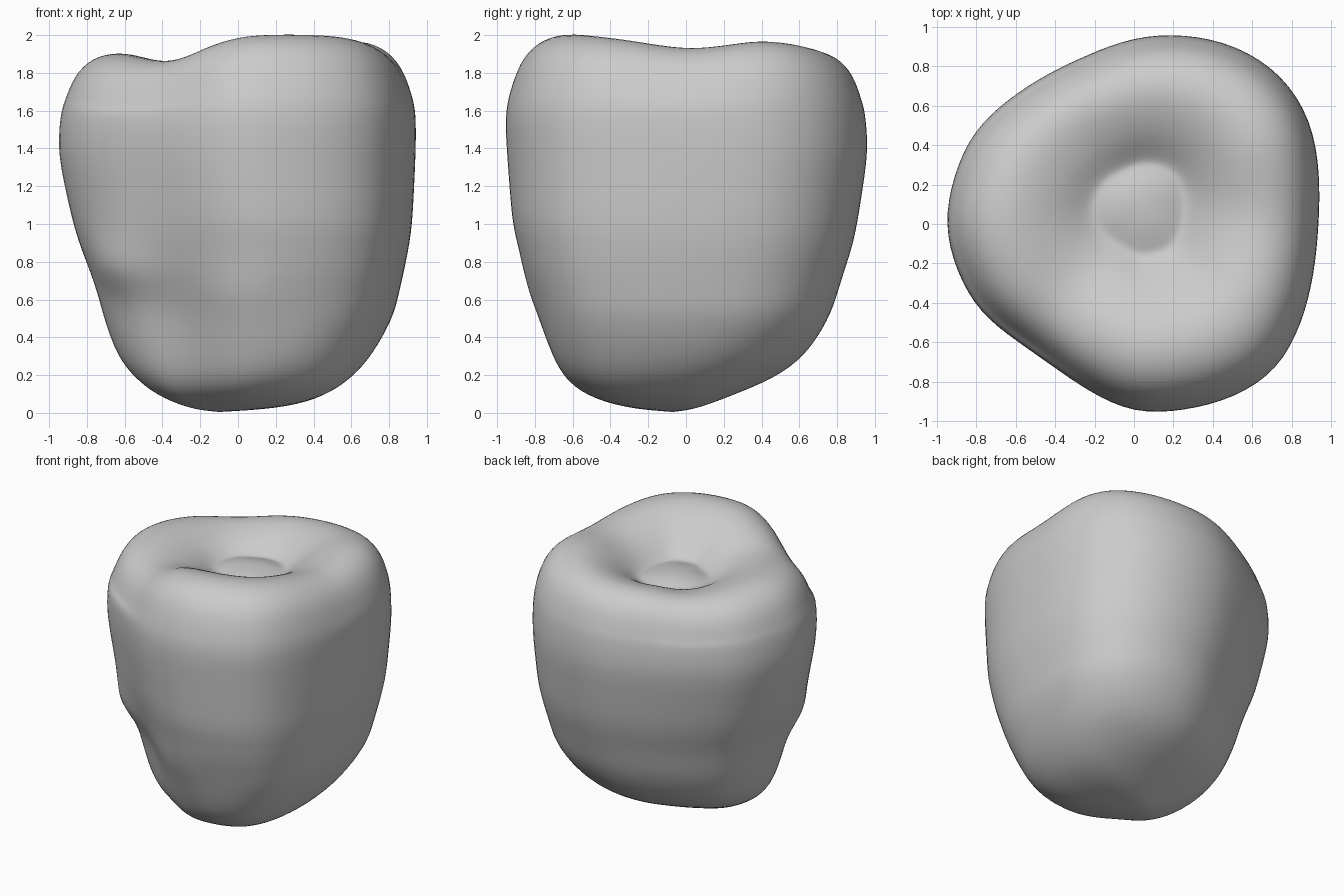
import bpy, bmesh
from math import sin, cos, radians, exp

cube = bpy.data.objects.get("Cube")
if cube:
    bpy.data.objects.remove(cube)

# Plan outline: radius every 15 degrees, counter-clockwise from +x
OUTLINE = [.945, .985, 1.05, 1.075, 1.05, 1.0, .95, .89, .88, .9, .945, .95,
           .965, .935, .905, .84, .83, .88, .96, .98, 1.02, 1.045, .995, .955]
# Dip of the crown rim below its highest lobe, at the same angles
RIM_DROP = [.08, .06, .03, .05, .08, .1, .11, .12, .15, .15, .13, .11,
            .1, .11, .13, .15, .13, .06, .01, 0, 0, .01, .03, .06]
# Side rows: height, then extents -x, +x, -y, +y
SIDES = [(.03, .28, .27, .34, .08), (.09, .43, .47, .53, .24), (.18, .55, .61, .64, .47),
         (.3, .65, .72, .70, .64), (.5, .72, .83, .78, .76), (.62, .75, .86, .82, .80),
         (.75, .79, .89, .865, .84), (.87, .84, .915, .895, .88), (1, .885, .935, .93, .91),
         (1.2, .93, .945, .945, .94), (1.4, .97, .955, .96, .97), (1.6, .95, .955, .97, .95)]
# Crown rows: height, fraction of the outline
CROWN = [(1.75, .97), (1.89, .92), (1.985, .82), (2.015, .68), (1.97, .54),
         (1.88, .41), (1.79, .31), (1.74, .25), (1.75, .21), (1.775, .12)]
# Local swellings and hollows: angle, height, angular width, vertical width, amount
DENTS = [(209, .78, 13, .11, .11), (230, .5, 20, .22, -.06), (262, .62, 14, .13, .04),
         (290, .3, 16, .14, .04), (45, .2, 25, .1, -.08), (240, 1.0, 20, .3, -.02)]


def bell(x, width):
    return exp(-(x / width) ** 2)


def swell(a, z):
    return 1 + sum(k * bell((a - da + 180) % 360 - 180, wa) * bell(z - dz, wz)
                   for da, dz, wa, wz, k in DENTS)


bm = bmesh.new()
rings = []
for z, left, right, front, back in SIDES:
    ring = []
    for i, r in enumerate(OUTLINE):
        a = i * 15
        x, y = r * cos(radians(a)) / .96, r * sin(radians(a)) / .96
        # remap the outline into the extents of this row
        x = (right - left) / 2 + x * (right + left) / 2
        y = (back - front) / 2 + y * (back + front) / 2
        s = swell(a, z)
        ring.append(bm.verts.new((x * s, y * s, z)))
    rings.append(ring)

for z, f in CROWN:
    ring = []
    for i, (r, drop) in enumerate(zip(OUTLINE, RIM_DROP)):
        a = radians(i * 15)
        # lobes fade out toward the hollow, which sits slightly behind the centre
        fade = min(1, max(0, (f - .25) / .35))
        shift = 1 - f
        ring.append(bm.verts.new((r * f * cos(a) + .03 * shift,
                                  r * f * sin(a) + .1 * shift,
                                  z - drop * fade)))
    rings.append(ring)

# Skin the rings and close both ends
n = len(OUTLINE)
for low, high in zip(rings, rings[1:]):
    for i in range(n):
        j = (i + 1) % n
        bm.faces.new((low[i], low[j], high[j], high[i]))
bottom = bm.verts.new((-.12, -.06, 0))
top = bm.verts.new((.03, .1, 1.785))
for i in range(n):
    j = (i + 1) % n
    bm.faces.new((bottom, rings[0][j], rings[0][i]))
    bm.faces.new((top, rings[-1][i], rings[-1][j]))

mesh = bpy.data.meshes.new("lobed_body")
bm.to_mesh(mesh)
bm.free()
body = bpy.data.objects.new("lobed_body", mesh)
bpy.context.collection.objects.link(body)

# Smooth skin
sub = body.modifiers.new("smooth_skin", 'SUBSURF')
sub.levels = sub.render_levels = 2
for p in mesh.polygons:
    p.use_smooth = True

# Single plain grey
grey = bpy.data.materials.new("plain_grey")
grey.use_nodes = True
colour = (.6, .6, .6, 1)
grey.diffuse_color = colour
grey.node_tree.nodes["Principled BSDF"].inputs["Base Color"].default_value = colour
mesh.materials.append(grey)
